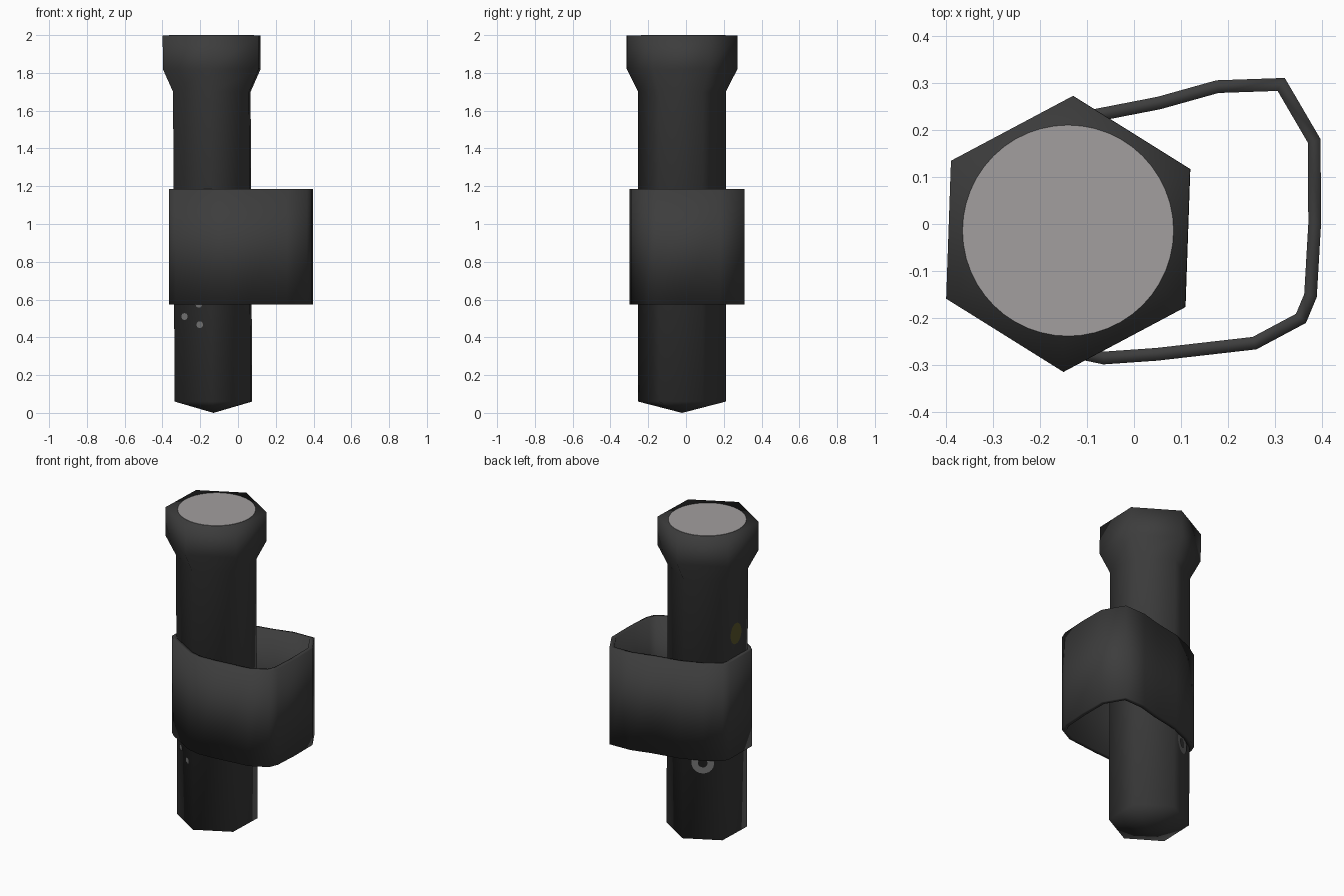
import bpy, bmesh, math
from mathutils import Vector, Matrix

if "Cube" in bpy.data.objects:
    bpy.data.objects.remove(bpy.data.objects["Cube"])

def material(name, rgb):
    m = bpy.data.materials.new(name)
    m.diffuse_color = (*rgb, 1)
    m.use_nodes = True
    m.node_tree.nodes["Principled BSDF"].inputs["Base Color"].default_value = m.diffuse_color
    return m

BLACK = material("charcoal", (0.046, 0.046, 0.046))
LENS = material("lens_grey", (0.36, 0.345, 0.345))
YELLOW = material("dull_yellow", (0.105, 0.095, 0.025))
MARK = material("mark_grey", (0.17, 0.17, 0.17))

def make(name, bm, mat, angle=None):
    me = bpy.data.meshes.new(name)
    bmesh.ops.recalc_face_normals(bm, faces=bm.faces)
    bm.to_mesh(me)
    bm.free()
    me.materials.append(mat)
    ob = bpy.data.objects.new(name, me)
    bpy.context.collection.objects.link(ob)
    bpy.context.view_layer.objects.active = ob
    ob.select_set(True)
    if angle is None:
        bpy.ops.object.shade_smooth()
    else:
        bpy.ops.object.shade_smooth_by_angle(angle=math.radians(angle))
    ob.select_set(False)
    return ob

ROT = math.radians(28)
R = 0.2325

def axis(z):
    """Centre of the slightly leaning torch at height z."""
    return Vector((-0.130 - 0.005 * z, -0.021, z))

# Six-sided torch body: pointed base, shaft, flared head, flat top
bm = bmesh.new()
rings = []
for z, r in ((0.06, R), (1.70, R), (1.82, 0.293), (1.998, 0.293)):
    rings.append([bm.verts.new(axis(z) + Vector((r * math.cos(ROT + k * math.pi / 3),
                                                 r * math.sin(ROT + k * math.pi / 3), 0)))
                  for k in range(6)])
tip, cap = bm.verts.new(axis(0)), bm.verts.new(axis(1.998))
for k in range(6):
    j = (k + 1) % 6
    for a, b in zip(rings, rings[1:]):
        bm.faces.new((a[k], a[j], b[j], b[k]))
    bm.faces.new((tip, rings[0][j], rings[0][k]))
    bm.faces.new((cap, rings[-1][k], rings[-1][j]))
make("torch_body", bm, BLACK)

# Lens plate
bm = bmesh.new()
bmesh.ops.create_cone(bm, cap_ends=True, segments=48, radius1=0.224, radius2=0.224, depth=0.003,
                      matrix=Matrix.Translation((-0.14, -0.014, 1.9985)))
make("lens", bm, LENS, 30)

# Belt loop: outline of outer wall, thickened inward
outline = [(0.32, 0.31), (0.175, 0.305), (0.05, 0.27), (-0.12, 0.237), (-0.25, 0.185),
           (-0.345, 0.125), (-0.362, 0.08), (-0.365, -0.14), (-0.33, -0.175), (-0.15, -0.28),
           (-0.065, -0.298), (0.05, -0.29), (0.26, -0.266), (0.365, -0.21), (0.388, -0.155),
           (0.397, 0.0), (0.396, 0.18)]
bm = bmesh.new()
low = [bm.verts.new((x, y, 0.575)) for x, y in outline]
high = [bm.verts.new((x, y, 1.185)) for x, y in outline]
n = len(outline)
for i in range(n):
    j = (i + 1) % n
    bm.faces.new((low[i], high[i], high[j], low[j]))
loop = make("belt_loop", bm, BLACK, 80)
# outward normals so the wall grows inward
me = loop.data
p = me.polygons[0]
if p.normal.dot(p.center - Vector((0, 0, 0.88))) < 0:
    me.flip_normals()
mod = loop.modifiers.new("wall", 'SOLIDIFY')
mod.thickness = 0.027
mod.offset = -1
mod.use_even_offset = True

def plate(name, face_deg, z, side, rx, rz, mat, hole=0.0):
    """Thin oval or ring lying on the shaft side whose normal is face_deg."""
    a = math.radians(face_deg)
    nrm = Vector((math.cos(a), math.sin(a), 0))
    tan = Vector((-math.sin(a), math.cos(a), 0))
    mid = axis(z) + nrm * (R * math.cos(math.pi / 6) + 0.003) + tan * side
    seg = 20
    bm = bmesh.new()

    def oval(s):
        return [bm.verts.new(mid + tan * (rx * s * math.cos(t)) + Vector((0, 0, rz * s * math.sin(t))))
                for t in (2 * math.pi * k / seg for k in range(seg))]
    outer = oval(1)
    if hole:
        inner = oval(hole)
        for k in range(seg):
            j = (k + 1) % seg
            bm.faces.new((outer[k], outer[j], inner[j], inner[k]))
    else:
        bm.faces.new(outer)
    bm.normal_update()
    ob = make(name, bm, mat, 30)
    if ob.data.polygons[0].normal.dot(nrm) < 0:
        ob.data.flip_normals()

# Coloured details on the shaft
plate("switch_button", 178, 1.33, 0.0, 0.052, 0.066, YELLOW)
plate("ring_mark", 118, 0.545, 0.0, 0.066, 0.066, MARK, 0.42)
for i, (side, z) in enumerate(((-0.05, 0.51), (0.045, 0.467), (0.04, 0.575))):
    plate(f"dot_mark_{i + 1}", 238, z, side, 0.02, 0.018, MARK)
